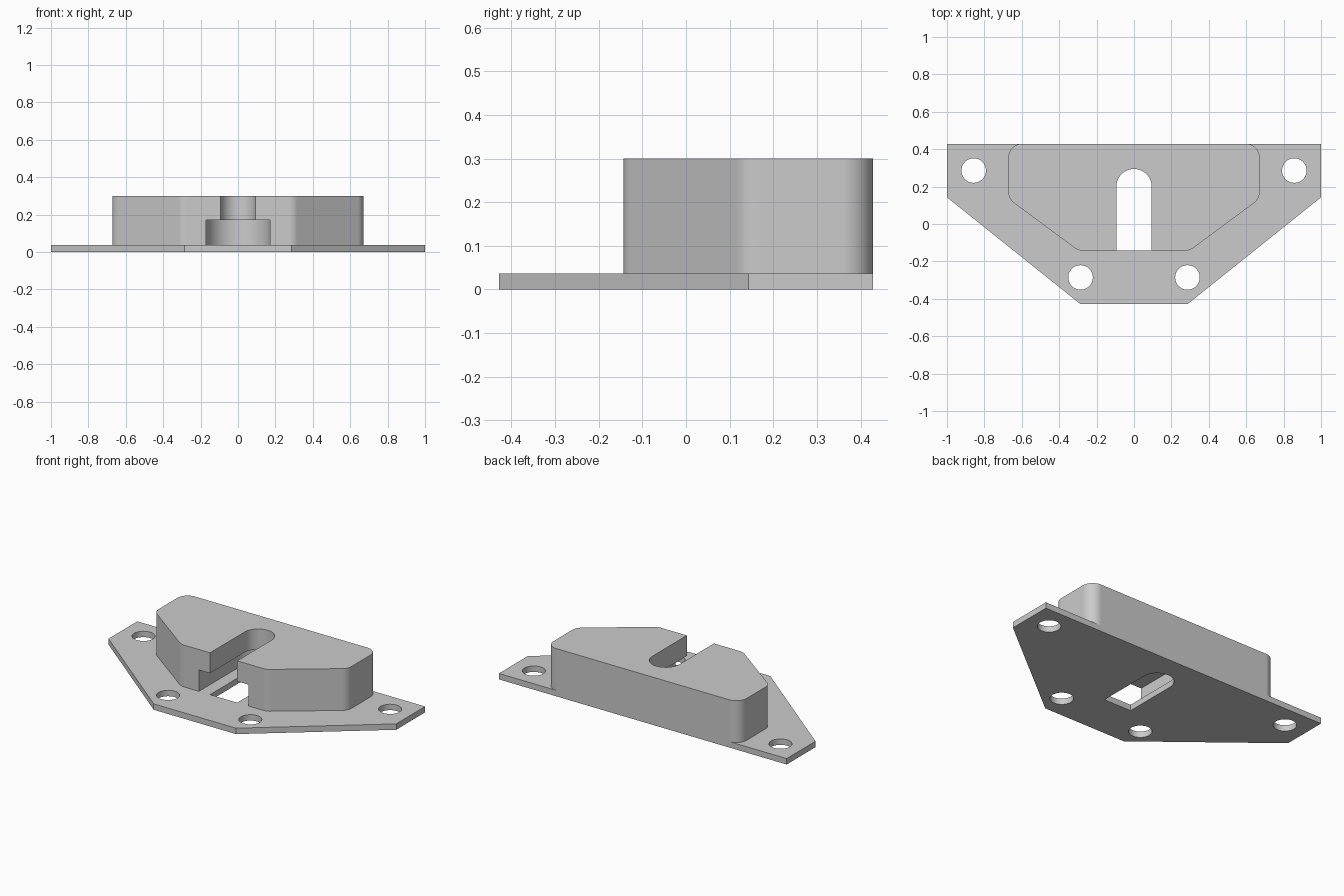
import bpy
import bmesh
import math
from mathutils import Vector

cube = bpy.data.objects.get("Cube")
if cube:
    bpy.data.objects.remove(cube, do_unlink=True)

U = 1 / 35            # one drawing unit, so the plate is 70 units wide
PLATE_TOP = 1.3
LEDGE = 6.0
TOP = 10.5

grey = bpy.data.materials.new("plain grey")
grey.use_nodes = True
grey.diffuse_color = (0.6, 0.6, 0.6, 1)
grey.node_tree.nodes["Principled BSDF"].inputs["Base Color"].default_value = (0.6, 0.6, 0.6, 1)


def prism(name, outline, z0, z1):
    """Extrude a flat outline between two heights."""
    bm = bmesh.new()
    face = bm.faces.new([bm.verts.new((x * U, y * U, z0 * U)) for x, y in outline])
    ext = bmesh.ops.extrude_face_region(bm, geom=[face])
    verts = [g for g in ext["geom"] if isinstance(g, bmesh.types.BMVert)]
    bmesh.ops.translate(bm, verts=verts, vec=(0, 0, (z1 - z0) * U))
    bmesh.ops.recalc_face_normals(bm, faces=bm.faces)
    mesh = bpy.data.meshes.new(name)
    bm.to_mesh(mesh)
    bm.free()
    mesh.materials.append(grey)
    obj = bpy.data.objects.new(name, mesh)
    bpy.context.collection.objects.link(obj)
    return obj


def arc(cx, cy, r, start, end, steps):
    angles = [start + (end - start) * i / steps for i in range(steps + 1)]
    return [(cx + r * math.cos(a), cy + r * math.sin(a)) for a in angles]


def rounded(points, r, steps=10):
    """Round every corner of a convex counter-clockwise outline."""
    out = []
    for i, p in enumerate(points):
        p = Vector(p)
        before = (Vector(points[i - 1]) - p).normalized()
        after = (Vector(points[(i + 1) % len(points)]) - p).normalized()
        half = before.angle(after) / 2
        c = p + (before + after).normalized() * r / math.sin(half)
        start = math.atan2(-before.x, before.y) + math.pi
        out += arc(c.x, c.y, r, start, start + math.pi - 2 * half, steps)
    return out


def mirrored(right_side):
    """Complete an outline from its right half, listed front to back."""
    return right_side + [(-x, y) for x, y in reversed(right_side)]


def slot(half_width, front):
    """Straight slot with a round back end."""
    return [(-half_width, front), (half_width, front)] + arc(0, 7, half_width, 0, math.pi, 32)


def combine(target, tool, operation):
    mod = target.modifiers.new(operation.lower(), "BOOLEAN")
    mod.operation = operation
    mod.solver = "EXACT"
    mod.object = tool
    bpy.context.view_layer.objects.active = target
    bpy.ops.object.modifier_apply(modifier=mod.name)
    bpy.data.objects.remove(tool, do_unlink=True)


# Mounting plate and raised block, fused
bracket = prism("mounting_bracket", mirrored([(10, -15), (35, 5), (35, 15)]), 0, PLATE_TOP)
block_outline = mirrored([(10.4, -5), (23.5, 4.7), (23.5, 15)])
block = prism("raised_block", rounded(block_outline, 2.5), 0.5, TOP)
combine(bracket, block, "UNION")

# Stepped keyhole slot: wide below the ledge, narrow all the way through
combine(bracket, prism("wide_cutter", slot(6, -7), PLATE_TOP, LEDGE), "DIFFERENCE")
combine(bracket, prism("narrow_cutter", slot(3.3, -5), -1, TOP + 1), "DIFFERENCE")

# Screw holes
for side in (-1, 1):
    for x, y in ((30, 10), (10, -10)):
        hole = arc(side * x, y, 2.3, 0, math.tau, 32)[:-1]
        combine(bracket, prism("hole_cutter", hole, -1, PLATE_TOP + 1), "DIFFERENCE")

# Smooth rounded walls, crisp edges
bpy.ops.object.select_all(action="DESELECT")
bracket.select_set(True)
bpy.context.view_layer.objects.active = bracket
bpy.ops.object.shade_smooth_by_angle(angle=math.radians(30))
weighted = bracket.modifiers.new("even_shading", "WEIGHTED_NORMAL")
weighted.keep_sharp = True
